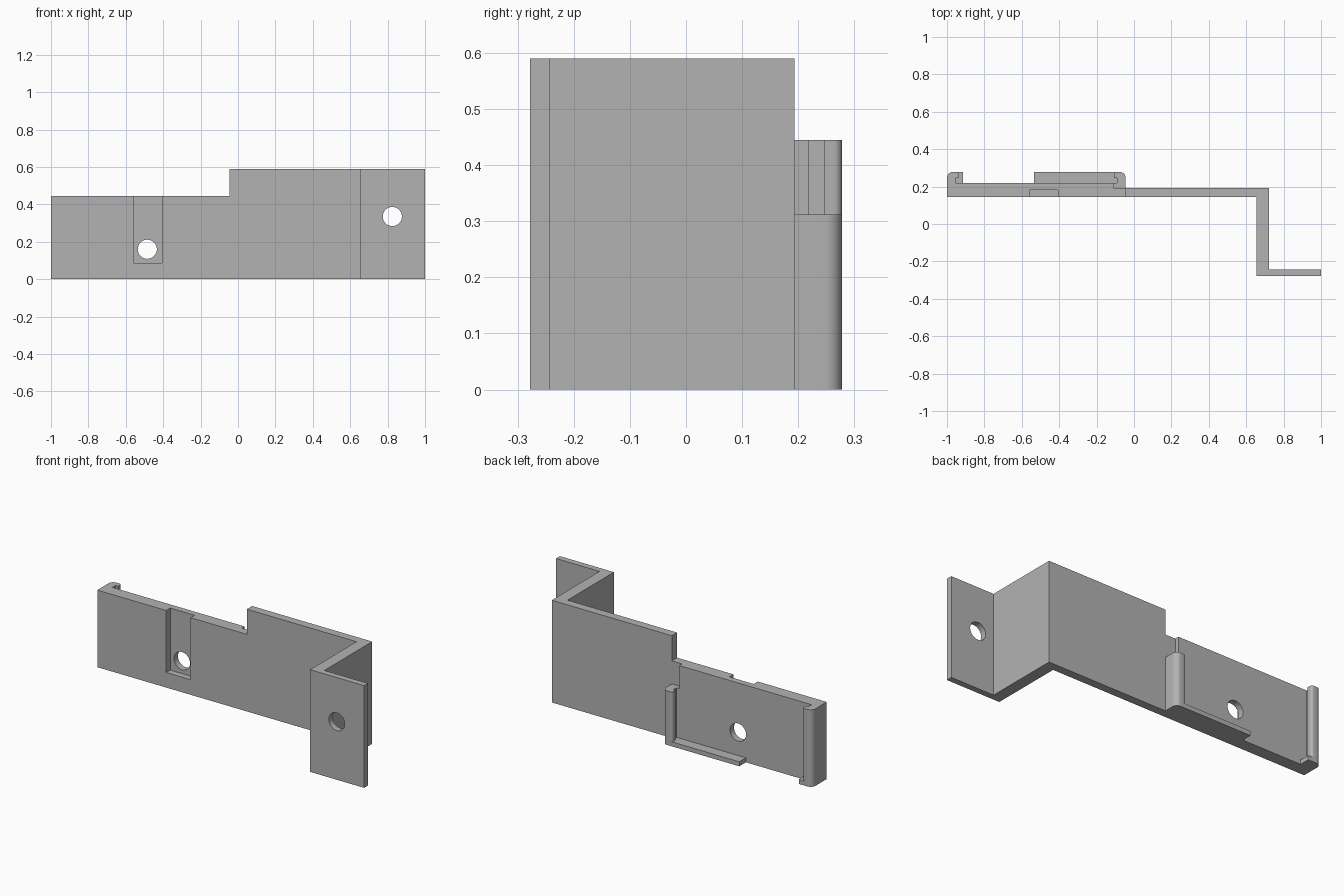
import bpy
import bmesh
from math import cos, sin, pi, radians
from mathutils import Matrix, Vector

if "Cube" in bpy.data.objects:
    bpy.data.objects.remove(bpy.data.objects["Cube"])

grey = bpy.data.materials.new("light grey")
grey.use_nodes = True
grey.diffuse_color = (0.45, 0.45, 0.45, 1)
grey.node_tree.nodes["Principled BSDF"].inputs["Base Color"].default_value = grey.diffuse_color


def add_object(name, bm):
    bmesh.ops.recalc_face_normals(bm, faces=bm.faces)
    mesh = bpy.data.meshes.new(name)
    bm.to_mesh(mesh)
    bm.free()
    mesh.materials.append(grey)
    obj = bpy.data.objects.new(name, mesh)
    bpy.context.collection.objects.link(obj)
    return obj


def extrude(name, outline, height):
    bm = bmesh.new()
    face = bm.faces.new([bm.verts.new((x, y, 0)) for x, y in outline])
    side = bmesh.ops.extrude_face_region(bm, geom=[face])["geom"]
    bmesh.ops.translate(bm, vec=(0, 0, height),
                        verts=[v for v in side if isinstance(v, bmesh.types.BMVert)])
    return add_object(name, bm)


def box(name, low, high):
    low, high = Vector(low), Vector(high)
    bm = bmesh.new()
    bmesh.ops.create_cube(bm, size=1, matrix=Matrix.Translation((low + high) / 2)
                          @ Matrix.Diagonal((*(high - low), 1)))
    return add_object(name, bm)


def hole(name, x, y, z):
    bm = bmesh.new()
    bmesh.ops.create_cone(bm, cap_ends=True, segments=48, radius1=0.051, radius2=0.051, depth=0.2,
                          matrix=Matrix.Translation((x, y, z)) @ Matrix.Rotation(pi / 2, 4, "X"))
    return add_object(name, bm)


def arc(cx, cy, r, start, end, steps=8):
    angles = [radians(start + (end - start) * i / steps) for i in range(steps + 1)]
    return [(cx + r * cos(a), cy + r * sin(a)) for a in angles]


FRONT, STEP, BACK, TOP = 0.145, 0.193, 0.218, 0.278   # depths of the plate layers


def hook(outer, side):
    """Rounded clip profile, from its outer wall to the inner foot; side is the inward x direction."""
    curve = arc(0.03, TOP - 0.03, 0.03, 180, 90) + arc(0.047, TOP - 0.015, 0.015, 90, 0)
    curve += [(0.062, 0.247), (0.046, 0.247), (0.046, BACK)]
    return [(outer + side * x, y) for x, y in curve]


# Whole bracket as one bent strip, extruded upward
outline = [(-1, FRONT)] + hook(-1, 1) + hook(-0.045, -1)[::-1]
outline += [(-0.045, STEP), (0.722, STEP), (0.722, -0.243), (1, -0.243),
            (1, -TOP), (0.655, -TOP), (0.655, FRONT)]
bracket = extrude("bracket", outline, 0.59)

# Lowered left half, shortened clip, front pocket and the two screw holes
cutters = [
    box("upper_cut", (-1.1, 0, 0.445), (-0.045, 0.4, 0.7)),
    box("clip_cut", (-0.11, STEP, 0.312), (-0.04, 0.4, 0.7)),
    box("pocket_cut", (-0.56, 0, 0.087), (-0.405, 0.182, 0.7)),
    hole("plate_hole_cut", -0.485, 0.18, 0.16),
    hole("flange_hole_cut", 0.825, -0.26, 0.335),
]
bpy.context.view_layer.objects.active = bracket
for cutter in cutters:
    cutter.hide_render = True
    cut = bracket.modifiers.new(cutter.name, "BOOLEAN")
    cut.operation, cut.solver, cut.object = "DIFFERENCE", "EXACT", cutter
    bpy.ops.object.modifier_apply(modifier=cut.name)
    bpy.data.objects.remove(cutter)

# Thin ledges along the bottom of the back
box("long_ledge", (-0.535, BACK, 0), (-0.091, TOP, 0.026))
box("short_ledge", (-0.954, BACK, 0), (-0.915, TOP, 0.026))

bpy.ops.object.select_all(action="DESELECT")
bracket.select_set(True)
bpy.ops.object.shade_smooth_by_angle(angle=radians(30))
